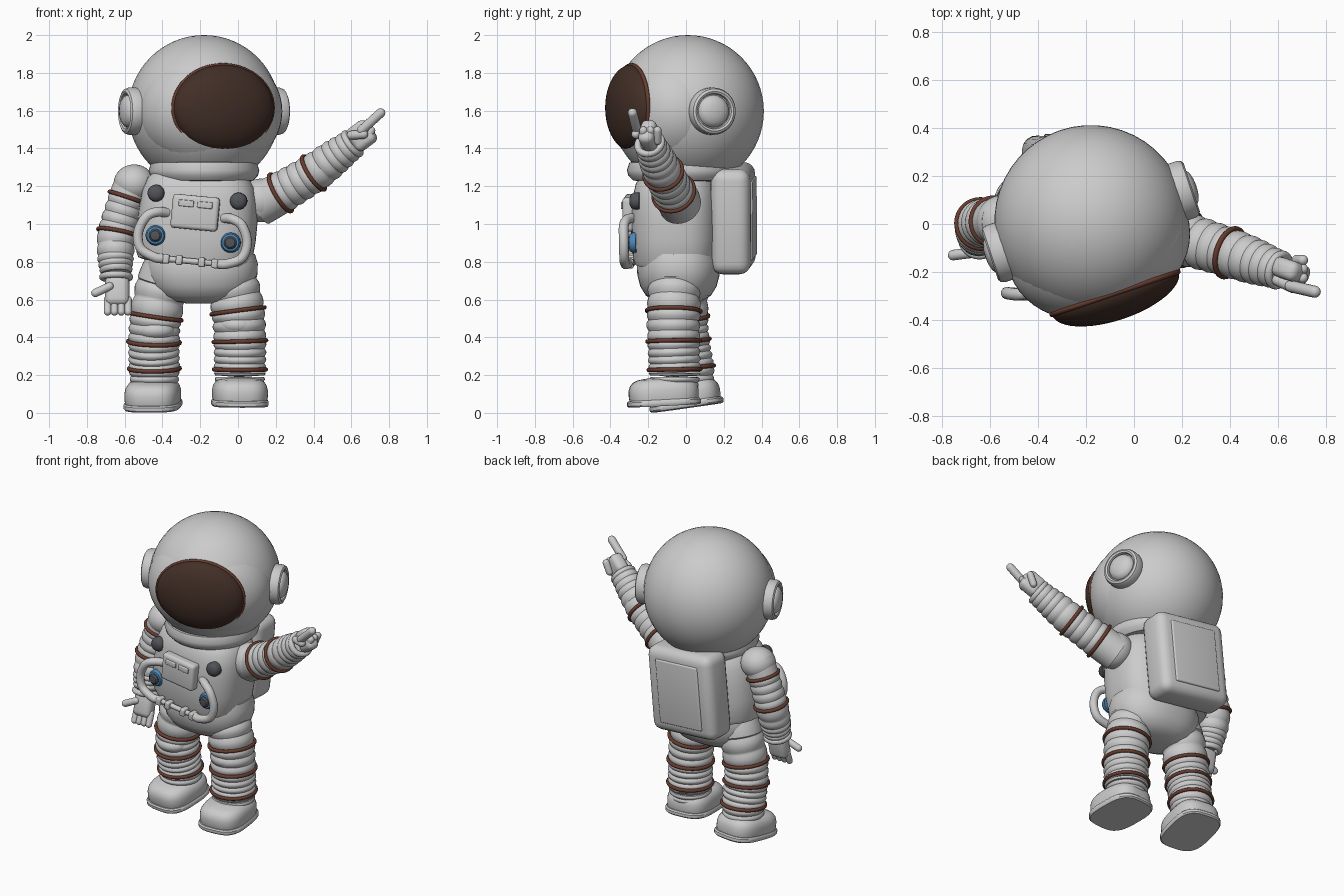
import bpy, bmesh
from math import sin, cos, pi, radians
from mathutils import Vector, Matrix

if "Cube" in bpy.data.objects:
    bpy.data.objects.remove(bpy.data.objects["Cube"])


def material(name, rgb):
    m = bpy.data.materials.new(name)
    m.use_nodes = True
    m.diffuse_color = (*rgb, 1)
    m.node_tree.nodes["Principled BSDF"].inputs["Base Color"].default_value = (*rgb, 1)
    return m


WHITE = material("suit grey", (0.6, 0.6, 0.6))
VISOR = material("visor brown", (0.055, 0.028, 0.02))
TRIM = material("trim brown", (0.14, 0.045, 0.028))
DARK = material("button charcoal", (0.085, 0.088, 0.1))
BLUE = material("knob blue", (0.07, 0.24, 0.48))


# ---------- helpers ----------
def finish(name, bm, mat, matrix=Matrix()):
    bmesh.ops.recalc_face_normals(bm, faces=bm.faces)
    me = bpy.data.meshes.new(name)
    bm.to_mesh(me)
    bm.free()
    me.materials.append(mat)
    ob = bpy.data.objects.new(name, me)
    ob.matrix_world = matrix
    bpy.context.collection.objects.link(ob)
    bpy.ops.object.select_all(action='DESELECT')
    ob.select_set(True)
    bpy.context.view_layer.objects.active = ob
    bpy.ops.object.shade_smooth_by_angle(angle=radians(40))
    return ob


def loft(name, rings, mat, matrix=Matrix(), closed=False):
    bm = bmesh.new()
    vs = [[bm.verts.new(p) for p in ring] for ring in rings]
    pairs = list(zip(vs, vs[1:])) + ([(vs[-1], vs[0])] if closed else [])
    for a, b in pairs:
        for i in range(len(a)):
            j = (i + 1) % len(a)
            bm.faces.new((a[i], a[j], b[j], b[i]))
    if not closed:
        bm.faces.new(vs[0])
        bm.faces.new(vs[-1])
    return finish(name, bm, mat, matrix)


def lathe(name, profile, mat, matrix=Matrix(), sx=1, sy=1, power=2, n=48):
    def unit(k):
        a = 2 * pi * k / n
        c, s = cos(a), sin(a)
        f = (abs(c) ** power + abs(s) ** power) ** (-1 / power)
        return c * f * sx, s * f * sy
    shape = [unit(k) for k in range(n)]
    return loft(name, [[(x * r, y * r, z) for x, y in shape] for r, z in profile], mat, matrix)


def ball(name, centre, radii, mat, rot=Matrix()):
    bm = bmesh.new()
    bmesh.ops.create_uvsphere(bm, u_segments=48, v_segments=32, radius=1)
    bmesh.ops.scale(bm, vec=radii, verts=bm.verts)
    return finish(name, bm, mat, Matrix.Translation(centre) @ rot)


def box(name, size, bevel, mat, matrix):
    bm = bmesh.new()
    bmesh.ops.create_cube(bm, size=1)
    bmesh.ops.scale(bm, vec=size, verts=bm.verts)
    bmesh.ops.bevel(bm, geom=bm.edges[:], offset=bevel, segments=4, profile=0.5, affect='EDGES')
    return finish(name, bm, mat, matrix)


def aim(point, direction):
    return Matrix.Translation(point) @ Vector(direction).to_track_quat('Z', 'Y').to_matrix().to_4x4()


def capsule(name, a, b, r, mat=WHITE):
    a, b = Vector(a), Vector(b)
    length = (b - a).length
    arc = [k * pi / 12 for k in range(7)]
    low = [(max(r * sin(t), 0.001), -r * cos(t)) for t in arc]
    high = [(max(r * cos(t), 0.001), length + r * sin(t)) for t in arc]
    return lathe(name, low + high, mat, aim(a, b - a), n=16)


def spline(points, steps, closed=False):
    pts = [Vector(p) for p in points]
    if not closed:
        pts = [2 * pts[0] - pts[1]] + pts + [2 * pts[-1] - pts[-2]]
    out = []
    for p0, p1, p2, p3 in zip(pts, pts[1:], pts[2:], pts[3:]):
        for k in range(steps):
            t = k / steps
            out.append(0.5 * (2 * p1 + (p2 - p0) * t + (2 * p0 - 5 * p1 + 4 * p2 - p3) * t * t
                              + (3 * p1 - p0 - 3 * p2 + p3) * t ** 3))
    return out + [pts[-2]]


def tube(name, points, r, mat, matrix=Matrix(), closed=False):
    cu = bpy.data.curves.new(name, 'CURVE')
    cu.dimensions, cu.bevel_depth, cu.bevel_resolution, cu.use_fill_caps = '3D', r, 4, True
    sp = cu.splines.new('POLY')
    sp.points.add(len(points) - 1)
    for p, co in zip(sp.points, points):
        p.co = (*co, 1)
    sp.use_cyclic_u = closed
    cu.materials.append(mat)
    ob = bpy.data.objects.new(name, cu)
    ob.matrix_world = matrix
    bpy.context.collection.objects.link(ob)
    bpy.ops.object.select_all(action='DESELECT')
    ob.select_set(True)
    bpy.context.view_layer.objects.active = ob
    bpy.ops.object.convert(target='MESH')
    bpy.ops.object.shade_smooth_by_angle(angle=radians(40))


def circle(rx, ry, n=64):
    return [(rx * cos(2 * pi * k / n), ry * sin(2 * pi * k / n), 0) for k in range(n)]


def limb(name, joints, ribs, bands):
    """Ribbed sleeve through joints (x, y, z, radius); ribs per segment, trim bands at joints."""
    steps = 24
    path = spline(joints, steps)
    rings = []
    for i, p in enumerate(path):
        d = (path[min(i + 1, len(path) - 1)] - path[max(i - 1, 0)]).xyz
        count = ribs[min(i // steps, len(ribs) - 1)]
        r = p.w * (0.93 + 0.07 * abs(sin(pi * count * (i % steps) / steps))) if count else p.w * 0.98
        frame = aim(p.xyz, d)
        rings.append([frame @ co for co in map(Vector, circle(r, r, 32))])
        if i % steps == 0 and i // steps in bands:
            tube(name + "_band", circle(p.w, p.w, 40), 0.011, TRIM, frame, True)
    loft(name, rings, WHITE)


# ---------- helmet ----------
head = Vector((-0.18, 0.01, 1.597))
turn = Matrix.Rotation(radians(18.7), 4, 'Z')
forward, lateral = turn @ Vector((0, -1, 0)), turn @ Vector((1, 0, 0))
ball("helmet", head, (0.403, 0.403, 0.403), WHITE, turn)
ball("helmet_face_bulge", head + forward * 0.1, (0.39, 0.31, 0.335), WHITE, turn)
visor_at = head + forward * 0.315 + Vector((0, 0, 0.018))
ball("visor", visor_at, (0.28, 0.113, 0.228), VISOR, turn)
tube("visor_rim", circle(0.278, 0.226), 0.011, TRIM,
     Matrix.Translation(visor_at) @ turn @ Matrix.Rotation(pi / 2, 4, 'X'), True)
ear_profile = [(0.115, 0.33), (0.125, 0.345), (0.125, 0.42), (0.118, 0.438), (0.105, 0.445),
               (0.094, 0.44), (0.09, 0.425), (0.085, 0.425), (0.08, 0.44), (0.06, 0.455),
               (0.03, 0.463), (0.001, 0.465)]
for side, word in ((1, "left"), (-1, "right")):
    lathe(word + "_ear_pod", ear_profile, WHITE, aim(head, lateral * side))
lathe("neck_collar", [(0.2, -0.06), (0.26, -0.055), (0.285, -0.03), (0.293, 0), (0.28, 0.04), (0.2, 0.06)],
      WHITE, Matrix.Translation((-0.18, -0.02, 1.285)))

# ---------- torso and pelvis ----------
body = (Matrix.Translation((-0.215, -0.05, 1)) @ Matrix.Rotation(radians(-4), 4, 'Z')
        @ Matrix.Rotation(radians(5.5), 4, 'Y'))


def at(x, y, z):
    return body @ Matrix.Translation((x, y, z))


lathe("torso", [(0.8, -0.215), (0.93, -0.205), (0.97, -0.18), (1, -0.06), (1, 0.05), (0.97, 0.15),
                (0.9, 0.22), (0.78, 0.265), (0.6, 0.285)], WHITE, body, 0.315, 0.235, 2.8, 64)
lathe("pelvis", [(0.95, 0.84), (1, 0.79), (0.99, 0.73), (0.92, 0.67), (0.78, 0.62), (0.55, 0.59),
                 (0.3, 0.58), (0.01, 0.578)], WHITE, Matrix.Translation((-0.19, -0.04, 0)), 0.295, 0.22, 2.3)

# ---------- chest equipment ----------
box("control_panel", (0.25, 0.07, 0.18), 0.02, WHITE, at(0, -0.245, 0.06))
front = Matrix.Rotation(pi / 2, 4, 'X')
for s, word in ((1, "left"), (-1, "right")):
    box(word + "_panel_key", (0.08, 0.016, 0.034), 0.005, WHITE, at(0.05 * s, -0.281, 0.105))
    lathe(word + "_button", [(0.045, 0), (0.045, 0.03), (0.036, 0.045), (0.02, 0.052), (0.001, 0.054)],
          DARK, at(0.22 * s, -0.18, 0.143) @ front, n=32)
    knob = at(0.2 * s, -0.2, -0.08) @ front
    lathe(word + "_knob_base", [(0.053, 0), (0.053, 0.02), (0.045, 0.035), (0.034, 0.038)], BLUE, knob, n=32)
    lathe(word + "_knob", [(0.034, 0), (0.034, 0.045), (0.025, 0.055), (0.001, 0.058)], DARK, knob, n=32)
    hose = [(0.15, -0.21, 0.045), (0.2, -0.245, 0.045), (0.255, -0.262, 0.015), (0.29, -0.26, -0.07),
            (0.27, -0.26, -0.155), (0.19, -0.26, -0.195), (0.14, -0.25, -0.198)]
    tube(word + "_hose", spline([(x * s, y, z) for x, y, z in hose], 8), 0.026, WHITE, body)
    for x in (0.06, 0.13):
        box(word + "_hose_clip", (0.035, 0.06, 0.05), 0.01, WHITE, at(x * s, -0.25, -0.198))
tube("belt_pipe", [(-0.15, -0.25, -0.198), (0.15, -0.25, -0.198)], 0.016, WHITE, body)

# ---------- backpack ----------
box("backpack", (0.5, 0.21, 0.56), 0.06, WHITE, at(-0.01, 0.3, 0.03))
box("backpack_plate", (0.33, 0.03, 0.42), 0.01, WHITE, at(-0.01, 0.4, 0.03))

# ---------- legs and boots ----------
legs = {
    "left": [(-0.07, -0.05, 0.8, 0.13), (-0.03, -0.06, 0.68, 0.14), (0, -0.065, 0.54, 0.142),
             (0.01, -0.065, 0.38, 0.14), (0.01, -0.06, 0.23, 0.138), (0.01, -0.06, 0.13, 0.125)],
    "right": [(-0.36, -0.04, 0.8, 0.13), (-0.4, -0.02, 0.68, 0.14), (-0.435, -0.02, 0.51, 0.138),
              (-0.445, -0.01, 0.375, 0.137), (-0.443, 0.015, 0.235, 0.135), (-0.443, 0.02, 0.12, 0.125)]}
boots = {"left": ((0.01, -0.115, 0.037), 4, 3), "right": ((-0.45, 0.005, 0.027), -7, 8)}
for word in legs:
    limb(word + "_leg", legs[word], [0, 2, 3, 4, 3], (2, 3, 4))
    x, y, z, r = legs[word][2]
    ball(word + "_knee_pad", (x, y - 0.06, z - 0.075), (0.1, 0.085, 0.055), WHITE)
    place, yaw, pitch = boots[word]
    m = Matrix.Translation(place) @ Matrix.Rotation(radians(yaw), 4, 'Z') @ Matrix.Rotation(radians(pitch), 4, 'X')
    lathe(word + "_sole", [(0.96, 0), (1, 0.008), (1, 0.026), (0.96, 0.034)], WHITE, m, 0.15, 0.195, 3.2)
    lathe(word + "_boot", [(0.95, 0.03), (0.97, 0.05), (0.97, 0.085), (0.93, 0.11), (0.84, 0.13),
                           (0.7, 0.142), (0.4, 0.15), (0.01, 0.152)], WHITE, m, 0.15, 0.19, 3)

# ---------- right arm, hanging ----------
ball("right_shoulder", (-0.55, 0.01, 1.215), (0.108, 0.11, 0.1), WHITE)
limb("right_arm", [(-0.545, 0.01, 1.24, 0.1), (-0.587, 0.01, 1.14, 0.098), (-0.64, 0, 0.955, 0.102),
                   (-0.648, -0.03, 0.83, 0.098), (-0.645, -0.055, 0.74, 0.085)], [0, 4, 2, 3], (1, 2))
tube("right_cuff", circle(0.072, 0.072, 32), 0.018, WHITE, aim((-0.645, -0.06, 0.72), (0, -0.2, -1)), True)
box("right_palm", (0.13, 0.09, 0.16), 0.035, WHITE, aim((-0.64, -0.085, 0.645), (0, 0.2, 1)))
for k in range(4):
    x = -0.69 + 0.036 * k
    capsule("right_finger", (x, -0.1, 0.6), (x, -0.125, 0.535), 0.02)
capsule("right_thumb", (-0.68, -0.12, 0.67), (-0.755, -0.13, 0.635), 0.022)

# ---------- left arm, pointing ----------
ball("left_shoulder", (0.12, -0.04, 1.125), (0.115, 0.115, 0.115), WHITE)
limb("left_arm", [(0.11, -0.03, 1.1, 0.115), (0.225, -0.065, 1.165, 0.112), (0.4, -0.12, 1.27, 0.104),
                  (0.5, -0.155, 1.345, 0.098), (0.6, -0.19, 1.42, 0.082)], [0, 4, 2, 3], (1, 2))
reach = Vector((0.2, -0.07, 0.15))
tube("left_cuff", circle(0.066, 0.066, 32), 0.018, WHITE, aim((0.605, -0.192, 1.425), reach), True)
box("left_palm", (0.085, 0.14, 0.13), 0.033, WHITE, aim((0.655, -0.195, 1.468), reach))
capsule("left_index_finger", (0.655, -0.26, 1.497), (0.755, -0.283, 1.588), 0.025)
capsule("left_thumb", (0.6, -0.235, 1.47), (0.665, -0.265, 1.475), 0.024)
for k in range(3):
    y = -0.225 + 0.037 * k
    capsule("left_curled_finger", (0.705, y, 1.495), (0.68, y, 1.44), 0.022)
